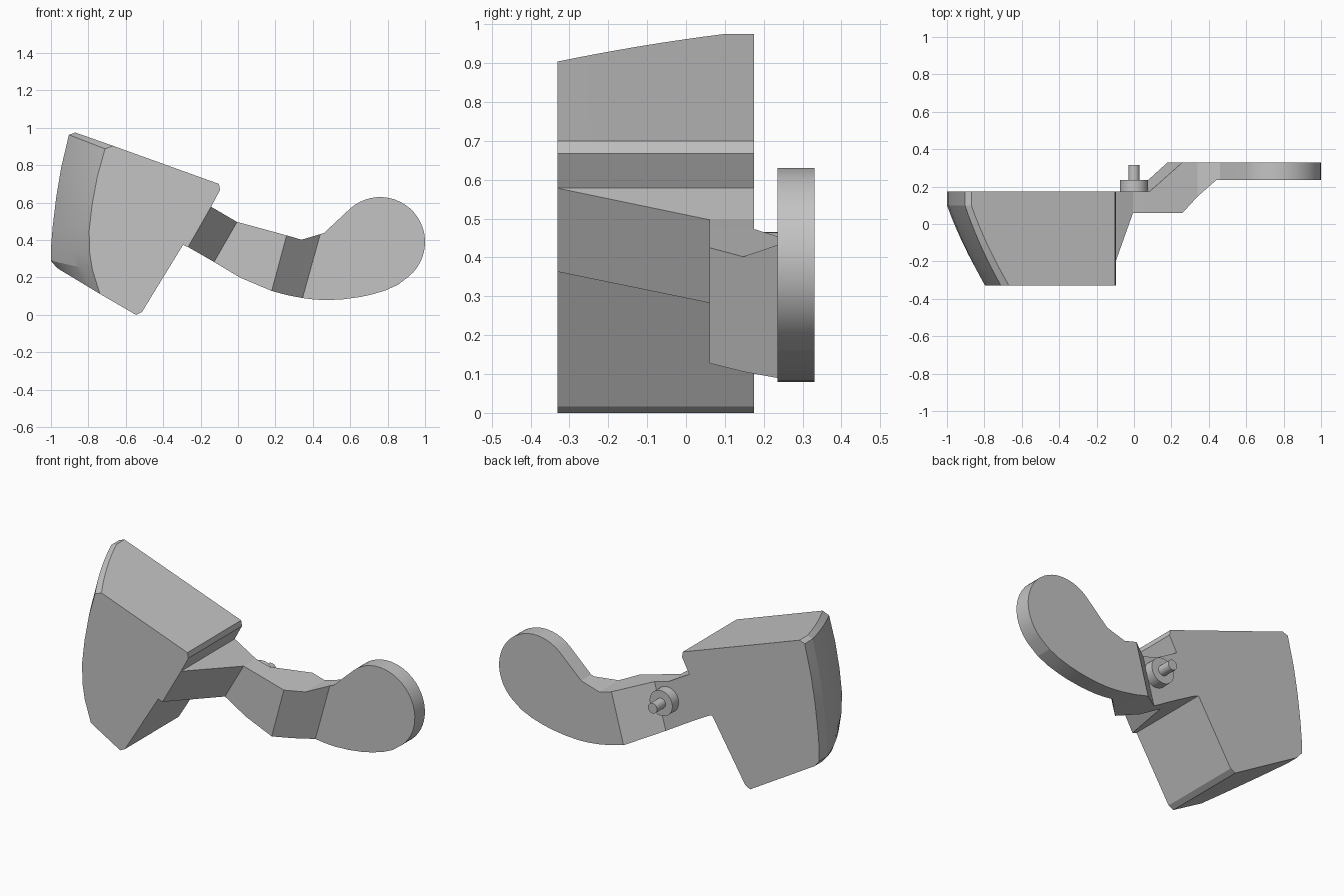
import bpy, bmesh, math

cube = bpy.data.objects.get("Cube")
if cube:
    bpy.data.objects.remove(cube, do_unlink=True)

grey = bpy.data.materials.new("plain_grey")
grey.use_nodes = True
grey.diffuse_color = (0.55, 0.55, 0.55, 1)
grey.node_tree.nodes["Principled BSDF"].inputs["Base Color"].default_value = (0.55, 0.55, 0.55, 1)

FRONT, BACK, PLATE = -0.33, 0.175, 0.33


def finish(name, bm, angle=12):
    bmesh.ops.recalc_face_normals(bm, faces=bm.faces)
    mesh = bpy.data.meshes.new(name)
    bm.to_mesh(mesh)
    bm.free()
    mesh.materials.append(grey)
    obj = bpy.data.objects.new(name, mesh)
    bpy.context.collection.objects.link(obj)
    bpy.ops.object.select_all(action='DESELECT')
    obj.select_set(True)
    bpy.context.view_layer.objects.active = obj
    bpy.ops.object.shade_smooth_by_angle(angle=math.radians(angle))
    return obj


def bridge(bm, a, b, closed=True):
    n = len(a)
    for i in range(n if closed else n - 1):
        j = (i + 1) % n
        bm.faces.new((a[i], a[j], b[j], b[i]))


# Wedge block: fixed inner outline, outer side swept back towards the front
inner = [(-0.545, 0.0), (-0.513, 0.016), (-0.294, 0.374), (-0.267, 0.363),
         (-0.144, 0.578), (-0.096, 0.668), (-0.102, 0.70)]
outer_back = [(-0.87, 0.975), (-0.904, 0.963), (-0.945, 0.79), (-0.972, 0.63),
              (-0.991, 0.47), (-1.0, 0.36), (-1.0, 0.289), (-0.968, 0.251)]
outer_front = [(-0.668, 0.904), (-0.711, 0.888), (-0.752, 0.74), (-0.78, 0.59),
               (-0.796, 0.45), (-0.793, 0.33), (-0.778, 0.24), (-0.738, 0.112)]
bm = bmesh.new()
rings = []
STEPS = 8
for k in range(-1, STEPS + 1):
    t = max(k, 0) / STEPS
    s = 0.75 * t + 0.25 * t * t
    y = BACK if k < 0 else 0.1 + (FRONT - 0.1) * t
    outer = [(b[0] + (f[0] - b[0]) * s, b[1] + (f[1] - b[1]) * s)
             for b, f in zip(outer_back, outer_front)]
    rings.append([bm.verts.new((x, y, z)) for x, z in inner + outer])
for a, b in zip(rings, rings[1:]):
    bridge(bm, a, b)
bm.faces.new(rings[0])
bm.faces.new(rings[-1])
finish("wedge_block", bm)

# Cranked arm: stations of top point, bottom point, front y, back y
stations = [
    ((-0.144, 0.578), (-0.267, 0.363), FRONT, BACK),
    ((-0.005, 0.497), (-0.128, 0.283), 0.06, BACK),
    ((0.085, 0.473), (0.01, 0.20), 0.06, BACK),
    ((0.26, 0.425), (0.18, 0.128), 0.06, PLATE),
    ((0.34, 0.402), (0.262, 0.106), 0.147, PLATE),
    ((0.44, 0.432), (0.345, 0.09), 0.235, PLATE),
]
bm = bmesh.new()
rings = []
for top, bot, yf, yb in stations:
    rings.append([bm.verts.new((p[0], y, p[1]))
                  for p, y in ((top, yf), (top, yb), (bot, yb), (bot, yf))])
for a, b in zip(rings, rings[1:]):
    bridge(bm, a, b)

# Rounded paddle continuing from the end of the arm
paddle = [(0.46, 0.438)]
for i in range(25):
    a = math.radians(132 - 182 * i / 24)
    paddle.append((0.76 + 0.24 * math.cos(a), 0.39 + 0.24 * math.sin(a)))
paddle += [(0.855, 0.161), (0.786, 0.13), (0.715, 0.109), (0.65, 0.095),
           (0.56, 0.083), (0.47, 0.079), (0.41, 0.082)]
tf, tb, lb, lf = rings[-1]
front = [tf] + [bm.verts.new((x, 0.235, z)) for x, z in paddle] + [lf]
back = [tb] + [bm.verts.new((x, PLATE, z)) for x, z in paddle] + [lb]
bridge(bm, front, back, closed=False)
bm.faces.new(front)
bm.faces.new(back)
finish("cranked_arm", bm)


# Collar and pin on the back of the arm
def round_part(name, radius, y0, y1):
    bm = bmesh.new()
    bmesh.ops.create_cone(bm, cap_ends=True, segments=32, radius1=radius,
                          radius2=radius, depth=y1 - y0)
    for v in bm.verts:
        x, y, z = v.co
        v.co = (x + 0.0, z + (y0 + y1) / 2, y + 0.39)
    finish(name, bm, 30)


round_part("pivot_collar", 0.075, 0.17, 0.235)
round_part("pivot_pin", 0.03, 0.23, 0.315)
